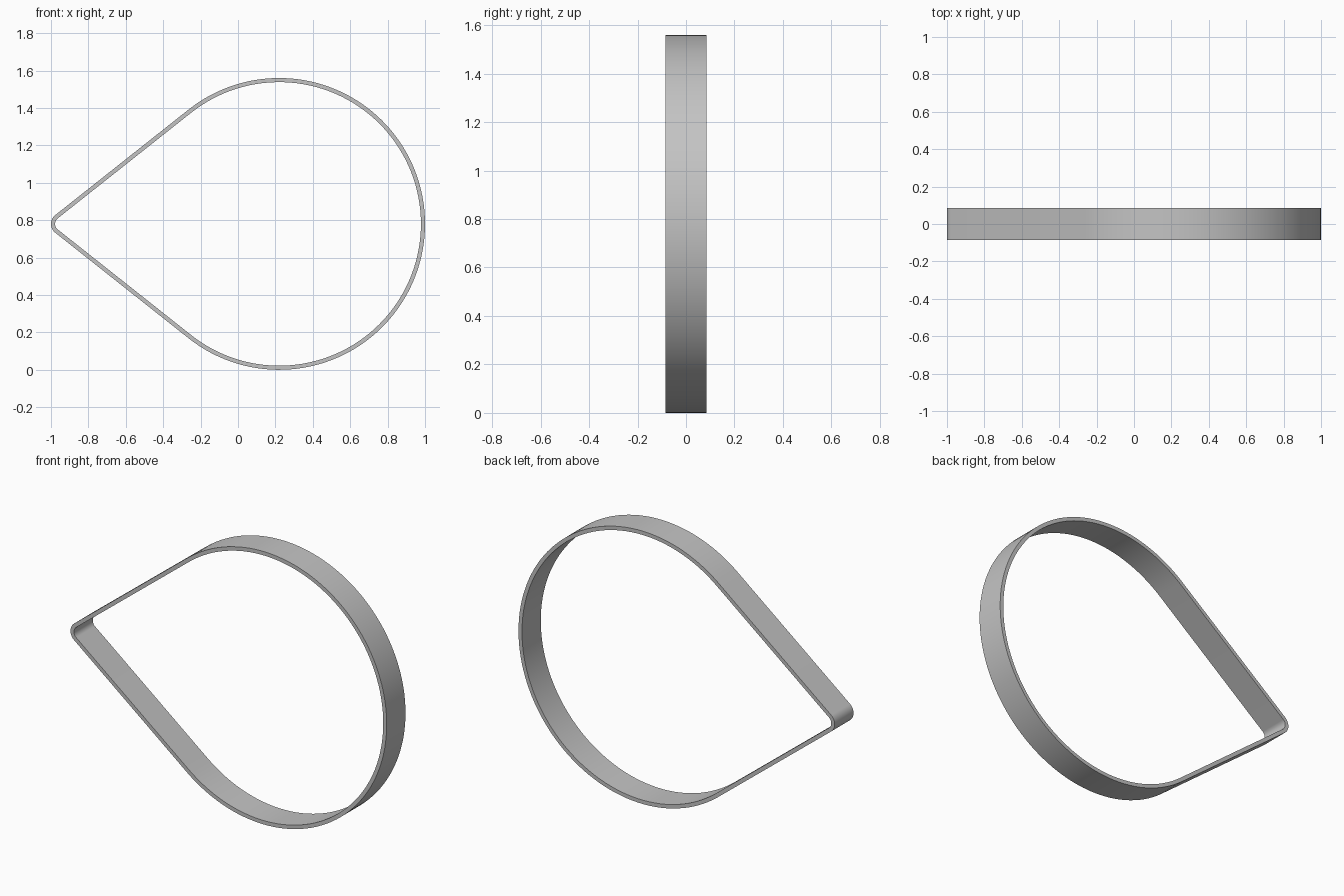
import bpy
import bmesh
from math import acos, cos, sin, pi, radians

cube = bpy.data.objects.get("Cube")
if cube:
    bpy.data.objects.remove(cube, do_unlink=True)

# Belt dimensions
BIG_R, TIP_R = 0.78, 0.06
BIG_X, TIP_X, MID_Z = 0.22, -0.94, 0.78
THICKNESS, HALF_WIDTH = 0.022, 0.085
TANGENT = acos((BIG_R - TIP_R) / (BIG_X - TIP_X))


def arc(cx, radius, start, end, steps):
    angles = [start + (end - start) * i / steps for i in range(steps + 1)]
    return [(cx + radius * cos(a), MID_Z + radius * sin(a)) for a in angles]


def outline(inset):
    """Open-belt outline: a large arc and a small arc joined by tangents."""
    big = arc(BIG_X, BIG_R - inset, TANGENT - pi, pi - TANGENT, 96)
    tip = arc(TIP_X, TIP_R - inset, pi - TANGENT, pi + TANGENT, 20)
    return big + tip


# Belt band: four matching loops bridged into a closed ring
bm = bmesh.new()
loops = []
for inset, y in ((0, -HALF_WIDTH), (0, HALF_WIDTH),
                 (THICKNESS, HALF_WIDTH), (THICKNESS, -HALF_WIDTH)):
    loops.append([bm.verts.new((x, y, z)) for x, z in outline(inset)])
count = len(loops[0])
for k, loop in enumerate(loops):
    following = loops[(k + 1) % len(loops)]
    for i in range(count):
        j = (i + 1) % count
        bm.faces.new((loop[i], loop[j], following[j], following[i]))
bmesh.ops.recalc_face_normals(bm, faces=bm.faces[:])
mesh = bpy.data.meshes.new("belt_band")
bm.to_mesh(mesh)
bm.free()
belt = bpy.data.objects.new("belt_band", mesh)
bpy.context.collection.objects.link(belt)

# Plain grey material
grey = bpy.data.materials.new("plain grey")
grey.use_nodes = True
colour = (0.55, 0.55, 0.55, 1)
grey.diffuse_color = colour
grey.node_tree.nodes["Principled BSDF"].inputs["Base Color"].default_value = colour
mesh.materials.append(grey)

# Smooth curved walls with crisp rims
bpy.ops.object.select_all(action="DESELECT")
belt.select_set(True)
bpy.context.view_layer.objects.active = belt
bpy.ops.object.shade_smooth_by_angle(angle=radians(30))
